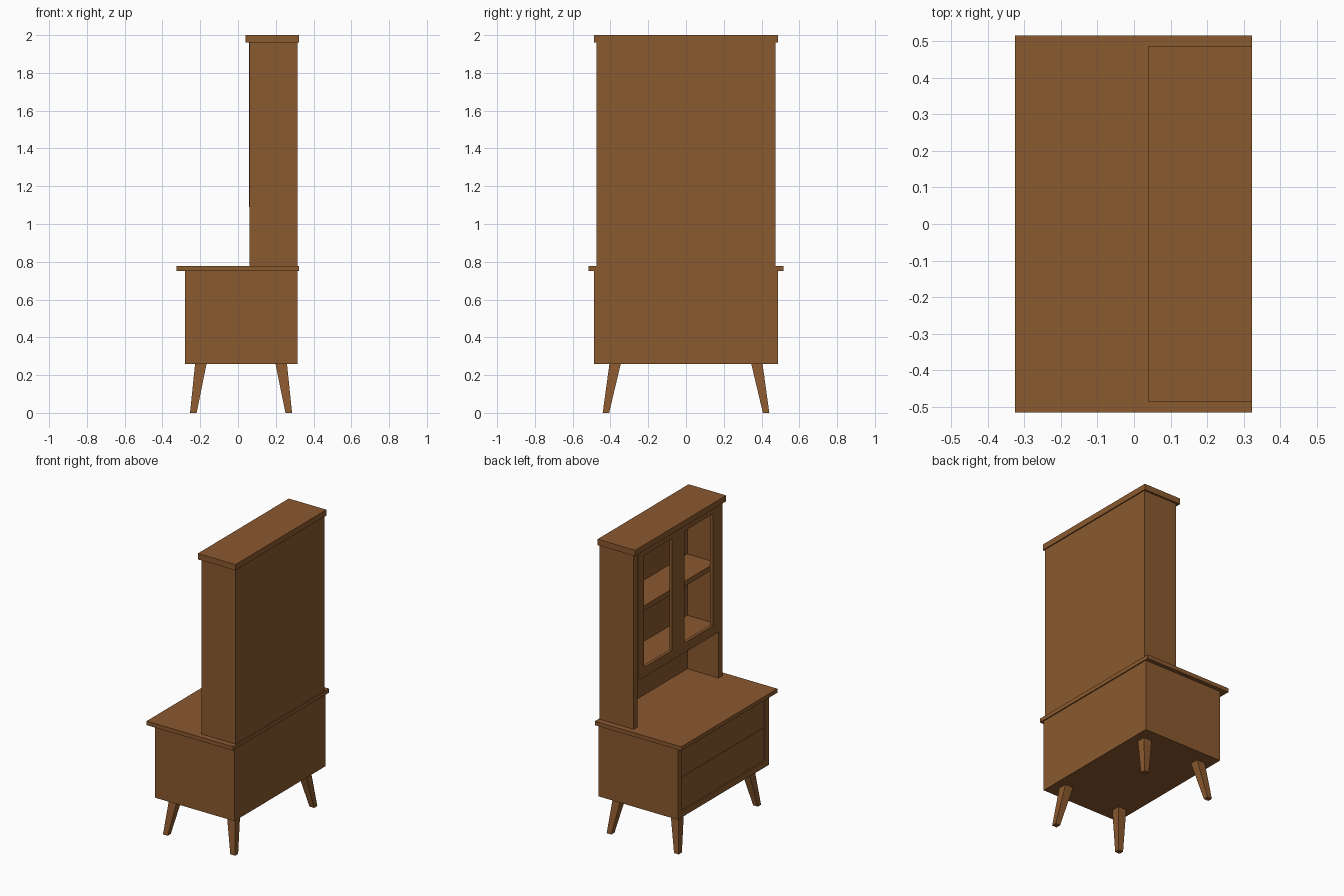
import bpy, bmesh

if "Cube" in bpy.data.objects:
    bpy.data.objects.remove(bpy.data.objects["Cube"])

wood = bpy.data.materials.new("warm_brown_wood")
wood.diffuse_color = (0.255, 0.100, 0.028, 1)
wood.use_nodes = True
wood.node_tree.nodes["Principled BSDF"].inputs["Base Color"].default_value = wood.diffuse_color


def finish(name, bm):
    bmesh.ops.recalc_face_normals(bm, faces=bm.faces)
    me = bpy.data.meshes.new(name)
    bm.to_mesh(me)
    bm.free()
    me.materials.append(wood)
    ob = bpy.data.objects.new(name, me)
    bpy.context.collection.objects.link(ob)
    return ob


def prism(name, bottom, top, z0, z1):
    """Four-sided solid between two rectangles (x0, x1, y0, y1)."""
    bm = bmesh.new()
    rings = []
    for (x0, x1, y0, y1), z in ((bottom, z0), (top, z1)):
        rings.append([bm.verts.new((x, y, z)) for x, y in
                      ((x0, y0), (x1, y0), (x1, y1), (x0, y1))])
    bm.faces.new(rings[0])
    bm.faces.new(rings[1])
    for i in range(4):
        j = (i + 1) % 4
        bm.faces.new((rings[0][i], rings[0][j], rings[1][j], rings[1][i]))
    return finish(name, bm)


def box(name, x0, x1, y0, y1, z0, z1):
    return prism(name, (x0, x1, y0, y1), (x0, x1, y0, y1), z0, z1)


BACK = 0.315

# Splayed tapered legs
CX = 0.016
for fx, xn in ((-1, "front"), (1, "rear")):
    for fy, yn in ((-1, "right"), (1, "left")):
        def rect(xa, xb, ya, yb):
            xs = sorted((CX + fx * xa, CX + fx * xb))
            ys = sorted((fy * ya, fy * yb))
            return (*xs, *ys)
        prism(f"{xn}_{yn}_leg", rect(0.235, 0.270, 0.407, 0.441),
              rect(0.182, 0.243, 0.345, 0.405), 0, 0.262)

# Lower chest: sides, bottom, back, two drawer fronts, worktop
for s, n in ((-1, "right"), (1, "left")):
    y = sorted((s * 0.448, s * 0.488))
    box(f"chest_{n}_side", -0.28, BACK, *y, 0.26, 0.75)
box("chest_bottom", -0.28, BACK, -0.448, 0.448, 0.26, 0.302)
box("chest_back", 0.295, BACK, -0.448, 0.448, 0.302, 0.75)
box("lower_drawer", -0.274, -0.25, -0.446, 0.446, 0.304, 0.526)
box("upper_drawer", -0.274, -0.25, -0.446, 0.446, 0.529, 0.75)
box("worktop", -0.325, 0.322, -0.515, 0.515, 0.75, 0.777)

# Upper hutch: sides, back, shelves, cornice
for s, n in ((-1, "right"), (1, "left")):
    y = sorted((s * 0.435, s * 0.475))
    box(f"hutch_{n}_side", 0.06, BACK, *y, 0.777, 1.96)
box("hutch_back", 0.295, BACK, -0.435, 0.435, 0.777, 1.96)
box("hutch_floor", 0.077, 0.295, -0.435, 0.435, 1.10, 1.14)
box("hutch_shelf", 0.08, 0.295, -0.435, 0.435, 1.52, 1.555)
box("cornice", 0.04, 0.322, -0.487, 0.487, 1.96, 2.0)

# Open-framed doors, standing slightly proud of the sides
X0, X1 = 0.057, 0.077
Z0, Z1, W, TOP = 1.09, 1.96, 0.067, 0.045
for y0, n in ((-0.435, "right"), (0.0, "left")):
    y1 = y0 + 0.435
    box(f"{n}_door_stile_a", X0, X1, y0, y0 + W, Z0, Z1)
    box(f"{n}_door_stile_b", X0, X1, y1 - W, y1, Z0, Z1)
    box(f"{n}_door_bottom_rail", X0, X1, y0 + W, y1 - W, Z0, Z0 + W)
    box(f"{n}_door_top_rail", X0, X1, y0 + W, y1 - W, Z1 - TOP, Z1)
